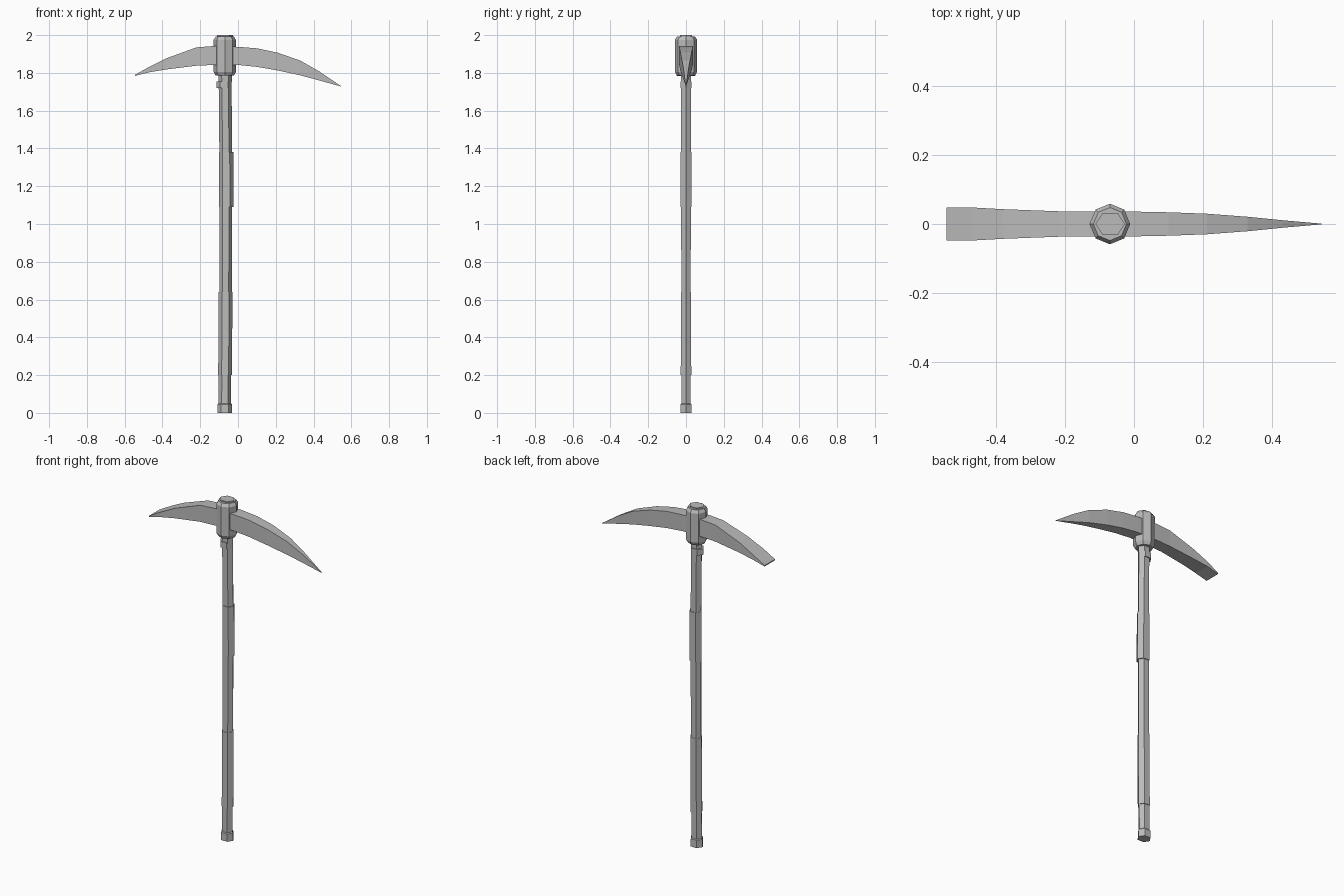
import bpy, bmesh, math

if "Cube" in bpy.data.objects:
    bpy.data.objects.remove(bpy.data.objects["Cube"])

CX = -0.07  # handle axis

grey = bpy.data.materials.new("plain grey")
grey.diffuse_color = (0.5, 0.5, 0.5, 1)
grey.use_nodes = True
grey.node_tree.nodes["Principled BSDF"].inputs["Base Color"].default_value = grey.diffuse_color


def loft(name, rings):
    """Skin a list of equal-length vertex rings and cap both ends."""
    bm = bmesh.new()
    loops = [[bm.verts.new(p) for p in r] for r in rings]
    n = len(loops[0])
    for a, b in zip(loops, loops[1:]):
        for i in range(n):
            j = (i + 1) % n
            bm.faces.new((a[i], a[j], b[j], b[i]))
    bm.faces.new(loops[0])
    bm.faces.new(loops[-1])
    bmesh.ops.recalc_face_normals(bm, faces=bm.faces)
    me = bpy.data.meshes.new(name)
    bm.to_mesh(me)
    bm.free()
    me.materials.append(grey)
    ob = bpy.data.objects.new(name, me)
    bpy.context.collection.objects.link(ob)
    return ob


def ring(n, rx, ry, z, cx=CX):
    """Horizontal polygon with a corner on +x."""
    return [(cx + rx * math.cos(2 * math.pi * i / n),
             ry * math.sin(2 * math.pi * i / n), z) for i in range(n)]


def shaft(name, levels):
    # levels: height, x radius, centre x
    return loft(name, [ring(6, r, r * 0.87, z, c) for z, r, c in levels])


# Handle: core with foot, two grips and a collar under the head
shaft("handle", [(0, 0.039, CX), (0.045, 0.038, CX), (0.05, 0.033, CX),
                 (0.6, 0.033, -0.066), (1.3, 0.034, -0.064), (1.72, 0.034, -0.068),
                 (2.0, 0.043, -0.069)])
shaft("lower_grip", [(0.2, 0.037, -0.068), (0.64, 0.036, -0.066)])
shaft("upper_grip", [(1.09, 0.039, -0.062), (1.38, 0.038, -0.063)])
shaft("neck_collar", [(1.72, 0.04, -0.074), (1.755, 0.04, -0.074)])

# Octagonal socket with bevelled ends
loft("head_socket", [ring(8, r, r, z) for z, r in
                     [(1.785, 0.048), (1.805, 0.059), (1.975, 0.059), (1.992, 0.048)]])

# Blade: x, bottom, top, half width; chisel at left, spike at right
sections = [(-0.545, 1.784, 1.79, 0.048), (-0.47, 1.803, 1.832, 0.048),
            (-0.38, 1.818, 1.877, 0.043), (-0.22, 1.838, 1.935, 0.037),
            (-0.13, 1.842, 1.942, 0.037), (0.0, 1.842, 1.938, 0.036),
            (0.1, 1.832, 1.93, 0.034), (0.21, 1.813, 1.907, 0.030),
            (0.33, 1.787, 1.865, 0.021), (0.43, 1.76, 1.808, 0.011),
            (0.545, 1.728, 1.73, 0.001)]
loft("pick_blade", [[(x, -w, lo), (x, w, lo), (x, w, hi), (x, -w, hi)]
                    for x, lo, hi, w in sections])
